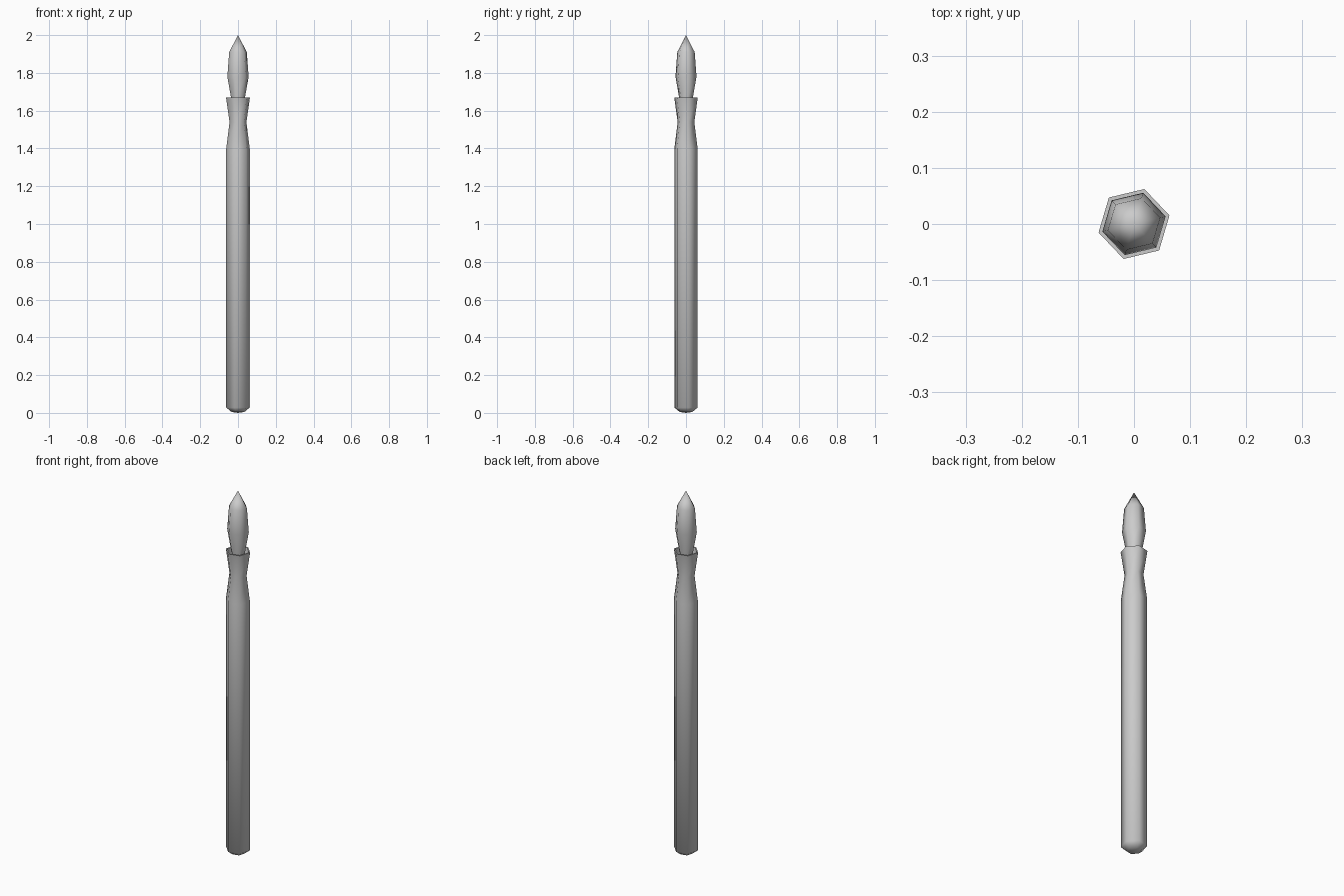
import bpy, bmesh, math

if "Cube" in bpy.data.objects:
    bpy.data.objects.remove(bpy.data.objects["Cube"])

SIDES = 6
TURN = math.radians(13.5)


def lathe(name, profile):
    """Six-sided solid from (radius, z) points; zero radius makes a tip."""
    bm = bmesh.new()
    rings = []
    for r, z in profile:
        if r == 0:
            rings.append([bm.verts.new((0, 0, z))] * SIDES)
        else:
            rings.append([bm.verts.new((r * math.cos(TURN + i * math.tau / SIDES),
                                        r * math.sin(TURN + i * math.tau / SIDES), z))
                          for i in range(SIDES)])
    for a, b in zip(rings, rings[1:]):
        for i in range(SIDES):
            j = (i + 1) % SIDES
            bm.faces.new(list(dict.fromkeys((a[i], a[j], b[j], b[i]))))
    bmesh.ops.recalc_face_normals(bm, faces=bm.faces)
    mesh = bpy.data.meshes.new(name)
    bm.to_mesh(mesh)
    bm.free()
    obj = bpy.data.objects.new(name, mesh)
    bpy.context.collection.objects.link(obj)
    bpy.ops.object.select_all(action='DESELECT')
    obj.select_set(True)
    bpy.context.view_layer.objects.active = obj
    bpy.ops.object.shade_smooth_by_angle(angle=math.radians(65))
    return obj


# Long handle with a chamfered butt, pinched neck and hollow flared collar
lathe("handle", [(0, 0), (0.035, 0.005), (0.064, 0.028), (0.064, 1.40),
                 (0.046, 1.54), (0.065, 1.67), (0.058, 1.67), (0.040, 1.56), (0, 1.56)])

# Pointed bristle tuft seated in the collar
lathe("bristles", [(0, 1.57), (0.034, 1.57), (0.038, 1.67), (0.058, 1.78),
                   (0.048, 1.91), (0, 2.0)])
